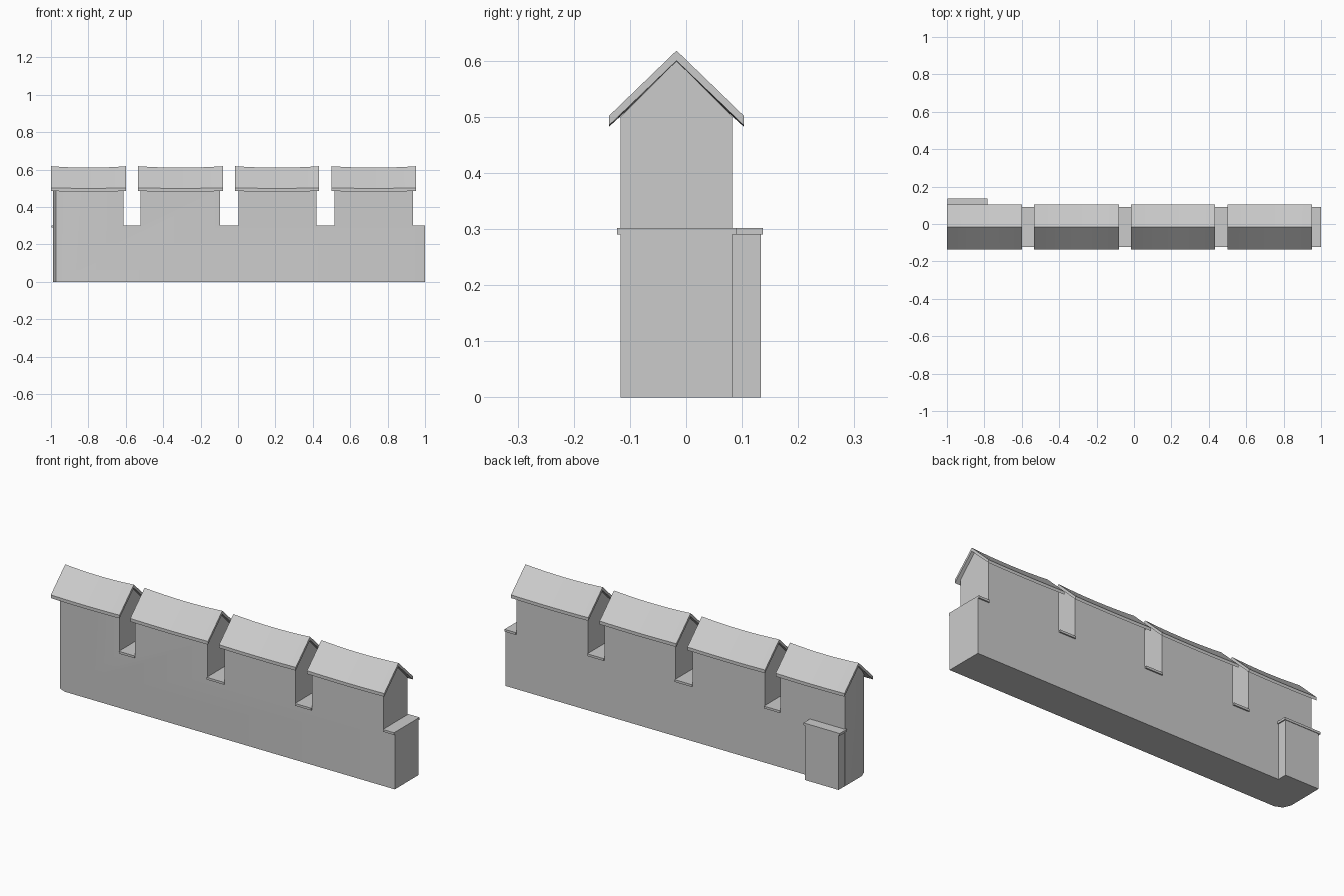
import bpy, bmesh

if "Cube" in bpy.data.objects:
    bpy.data.objects.remove(bpy.data.objects["Cube"])

RIDGE_Y = -0.017          # centre line of the wall
HALF = 0.10               # half thickness of the wall


def make_object(name, bm):
    bmesh.ops.recalc_face_normals(bm, faces=bm.faces)
    me = bpy.data.meshes.new(name)
    bm.to_mesh(me)
    bm.free()
    ob = bpy.data.objects.new(name, me)
    bpy.context.collection.objects.link(ob)
    return ob


def box(name, x0, x1, y0, y1, z0, z1):
    bm = bmesh.new()
    bmesh.ops.create_cube(bm, size=1)
    for v in bm.verts:
        v.co.x = x0 if v.co.x < 0 else x1
        v.co.y = y0 if v.co.y < 0 else y1
        v.co.z = z0 if v.co.z < 0 else z1
    return make_object(name, bm)


def loft(bm, sections):
    # joins matching closed cross-sections and caps both ends
    rings = [[bm.verts.new(p) for p in s] for s in sections]
    n = len(rings[0])
    for a, b in zip(rings, rings[1:]):
        for i in range(n):
            bm.faces.new((a[i], a[(i + 1) % n], b[(i + 1) % n], b[i]))
    bm.faces.new(rings[0])
    bm.faces.new(rings[-1])


# wall with gabled top, chamfered at the front left corner
profile = [(-HALF, 0), (HALF, 0), (HALF, 0.5), (0, 0.6), (-HALF, 0.5)]
bm = bmesh.new()
loft(bm, [[(x, RIDGE_Y + y, z) for y, z in profile] for x in (-0.988, 1.0)])
corner = [e for e in bm.edges if all(v.co.x < 0 and v.co.y < RIDGE_Y - 0.09 for v in e.verts)]
bmesh.ops.bevel(bm, geom=corner, offset=0.055, segments=2, profile=0.5, affect='EDGES')
wall = make_object("wall", bm)

# gaps between the merlons, each with a thin sill
gaps = [(-0.612, -0.52), (-0.097, 0.003), (0.42, 0.515), (0.935, 1.0)]
for i, (x0, x1) in enumerate(gaps):
    end = 0.1 if i == 3 else 0
    cutter = box("gap_cutter", x0, x1 + end, -0.3, 0.3, 0.295, 0.8)
    cutter.hide_render = True
    cutter.hide_viewport = False
    mod = wall.modifiers.new("gap", 'BOOLEAN')
    mod.operation = 'DIFFERENCE'
    mod.solver = 'EXACT'
    mod.object = cutter
    bpy.context.view_layer.objects.active = wall
    bpy.ops.object.modifier_apply(modifier=mod.name)
    bpy.data.objects.remove(cutter)
    box(f"sill_{i + 1}", x0, x1, -0.123, 0.090, 0.290, 0.302)

# sagging roofs
roof_profile = [(-0.12, 0.485), (0, 0.6), (0.12, 0.485), (0.12, 0.502), (0, 0.618), (-0.12, 0.502)]
roofs = [(-1.0, -0.598), (-0.535, -0.08), (-0.015, 0.434), (0.5, 0.952)]
STEPS = 8
for i, (x0, x1) in enumerate(roofs):
    sections = []
    for s in range(STEPS + 1):
        t = s / STEPS
        sag = 0.008 * 4 * t * (1 - t)
        sections.append([(x0 + (x1 - x0) * t, RIDGE_Y + y, z - sag * (1 - 0.7 * abs(y) / 0.12))
                         for y, z in roof_profile])
    bm = bmesh.new()
    loft(bm, sections)
    make_object(f"roof_{i + 1}", bm)

# rear buttress and its cap
box("buttress", -0.987, -0.79, 0.08, 0.134, 0, 0.291)
box("buttress_cap", -0.996, -0.784, 0.075, 0.137, 0.290, 0.302)

# smooth shading with sharp edges
for ob in bpy.context.collection.objects:
    ob.select_set(True)
bpy.context.view_layer.objects.active = wall
bpy.ops.object.shade_smooth_by_angle(angle=0.52)
